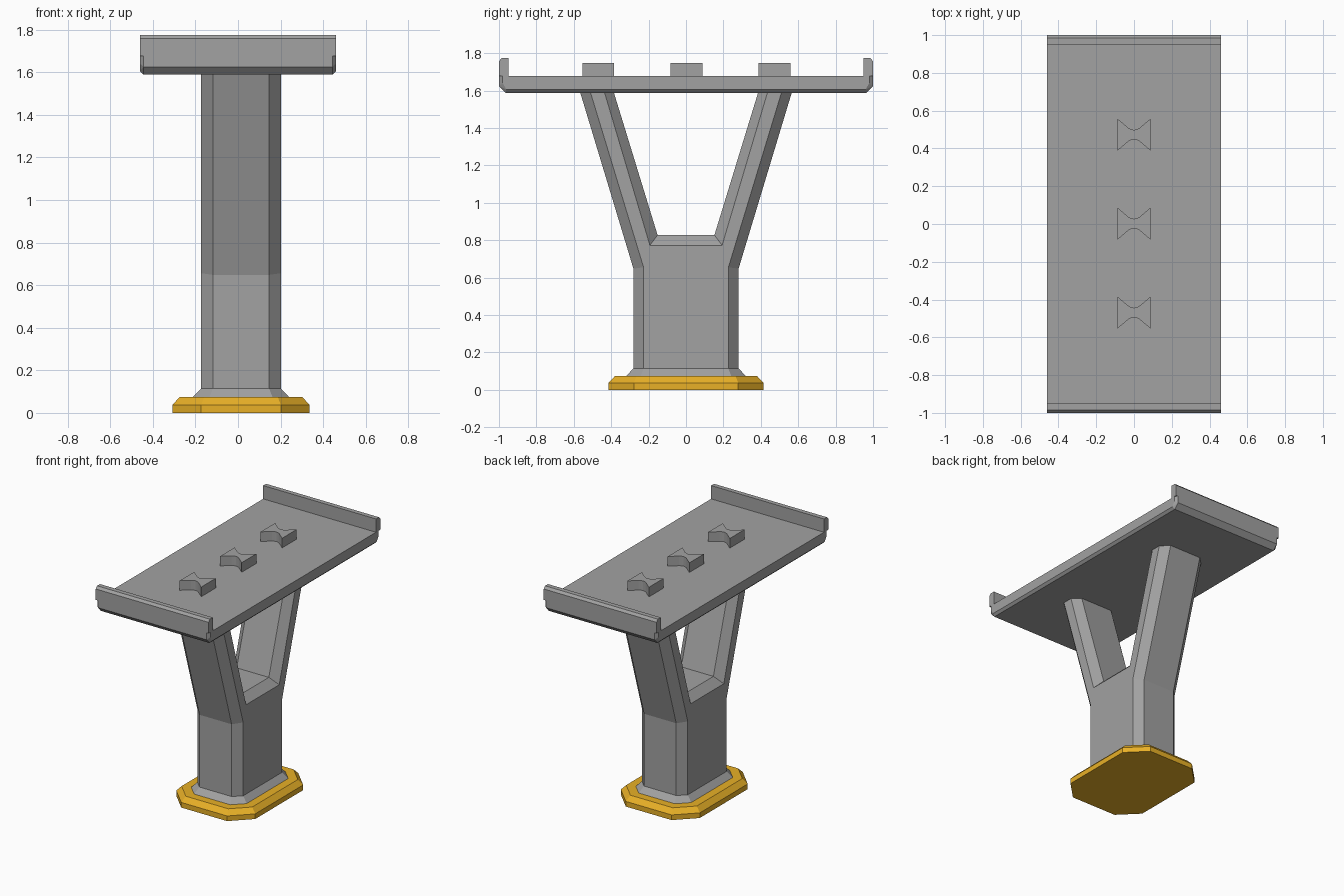
import bpy, bmesh

if "Cube" in bpy.data.objects:
    bpy.data.objects.remove(bpy.data.objects["Cube"])

CX = 0.014  # the pedestal sits slightly off the deck centre


def material(name, r, g, b):
    mat = bpy.data.materials.new(name)
    mat.diffuse_color = (r, g, b, 1)
    mat.use_nodes = True
    mat.node_tree.nodes["Principled BSDF"].inputs["Base Color"].default_value = mat.diffuse_color
    return mat


gold = material("gold", 0.81, 0.435, 0.02)
grey = material("dark_grey", 0.36, 0.36, 0.36)


def new_object(name, bm, mat=grey):
    bmesh.ops.recalc_face_normals(bm, faces=bm.faces[:])
    me = bpy.data.meshes.new(name)
    bm.to_mesh(me)
    bm.free()
    me.materials.append(mat)
    ob = bpy.data.objects.new(name, me)
    bpy.context.collection.objects.link(ob)
    return ob


def loft(name, rings, mat=grey):
    """Join rings of equal point count and cap both ends."""
    bm = bmesh.new()
    loops = [[bm.verts.new(p) for p in ring] for ring in rings]
    n = len(loops[0])
    for a, b in zip(loops, loops[1:]):
        for i in range(n):
            j = (i + 1) % n
            bm.faces.new((a[i], a[j], b[j], b[i]))
    bm.faces.new(loops[0])
    bm.faces.new(loops[-1])
    return new_object(name, bm, mat)


def octagon(hx, hy, c, z):
    pts = [(hx, hy - c), (hx - c, hy), (c - hx, hy), (-hx, hy - c),
           (-hx, c - hy), (c - hx, -hy), (hx - c, -hy), (hx, c - hy)]
    return [(x + CX, y, z) for x, y in pts]


def mirrored(half):
    return half + [(-y, z) for y, z in reversed(half)]


def in_yz(profile, x):
    return [(x, y, z) for y, z in profile]


# Coloured foot
loft("foot", [octagon(0.322, 0.414, 0.135, 0),
              octagon(0.322, 0.414, 0.135, 0.038),
              octagon(0.288, 0.380, 0.115, 0.074)], gold)

# Flared collar between foot and column
loft("collar", [octagon(0.226, 0.32, 0.078, 0.074),
                octagon(0.187, 0.281, 0.055, 0.115)])

# Y-shaped column with chamfered edges
outer = mirrored([(-0.281, 0.115), (-0.281, 0.648), (-0.565, 1.588),
                  (-0.385, 1.588), (-0.152, 0.828)])
inset = mirrored([(-0.227, 0.115), (-0.227, 0.656), (-0.51, 1.588),
                  (-0.435, 1.588), (-0.193, 0.773)])
loft("forked_column", [in_yz(inset, CX - 0.187), in_yz(outer, CX - 0.131),
                       in_yz(outer, CX + 0.131), in_yz(inset, CX + 0.187)])

# Deck slab with chamfered underside and corners
bm = bmesh.new()
for sx in (-1, 1):
    for sy in (-1, 1):
        for x, y, z in [(0.443, 0.965, 1.588), (0.443, 1.0, 1.625),
                        (0.46, 0.96, 1.605), (0.46, 0.98, 1.64),
                        (0.46, 0.98, 1.677), (0.443, 1.0, 1.677)]:
            bm.verts.new((sx * x, sy * y, z))
bmesh.ops.convex_hull(bm, input=bm.verts[:])
bmesh.ops.dissolve_limit(bm, angle_limit=0.01, verts=bm.verts[:], edges=bm.edges[:])
new_object("deck", bm)

# Raised lips at both ends
lip = [(0.95, 1.677), (0.95, 1.775), (0.984, 1.775), (1.0, 1.758), (1.0, 1.677)]
for name, s in (("front_lip", -1), ("back_lip", 1)):
    prof = [(s * y, z) for y, z in lip]
    loft(name, [in_yz(prof, -0.46), in_yz(prof, 0.46)])

# Bow-tie blocks on the deck
edge = [(-0.088, 0.085), (-0.03, 0.036), (-0.015, 0.028), (0, 0.025),
        (0.015, 0.028), (0.03, 0.036), (0.088, 0.085)]
tie = edge + [(x, -y) for x, y in reversed(edge)]
for i, cy in enumerate((-0.469, 0.002, 0.473)):
    loft(f"bow_tie_block_{i + 1}",
         [[(x, y + cy, z) for x, y in tie] for z in (1.677, 1.748)])
